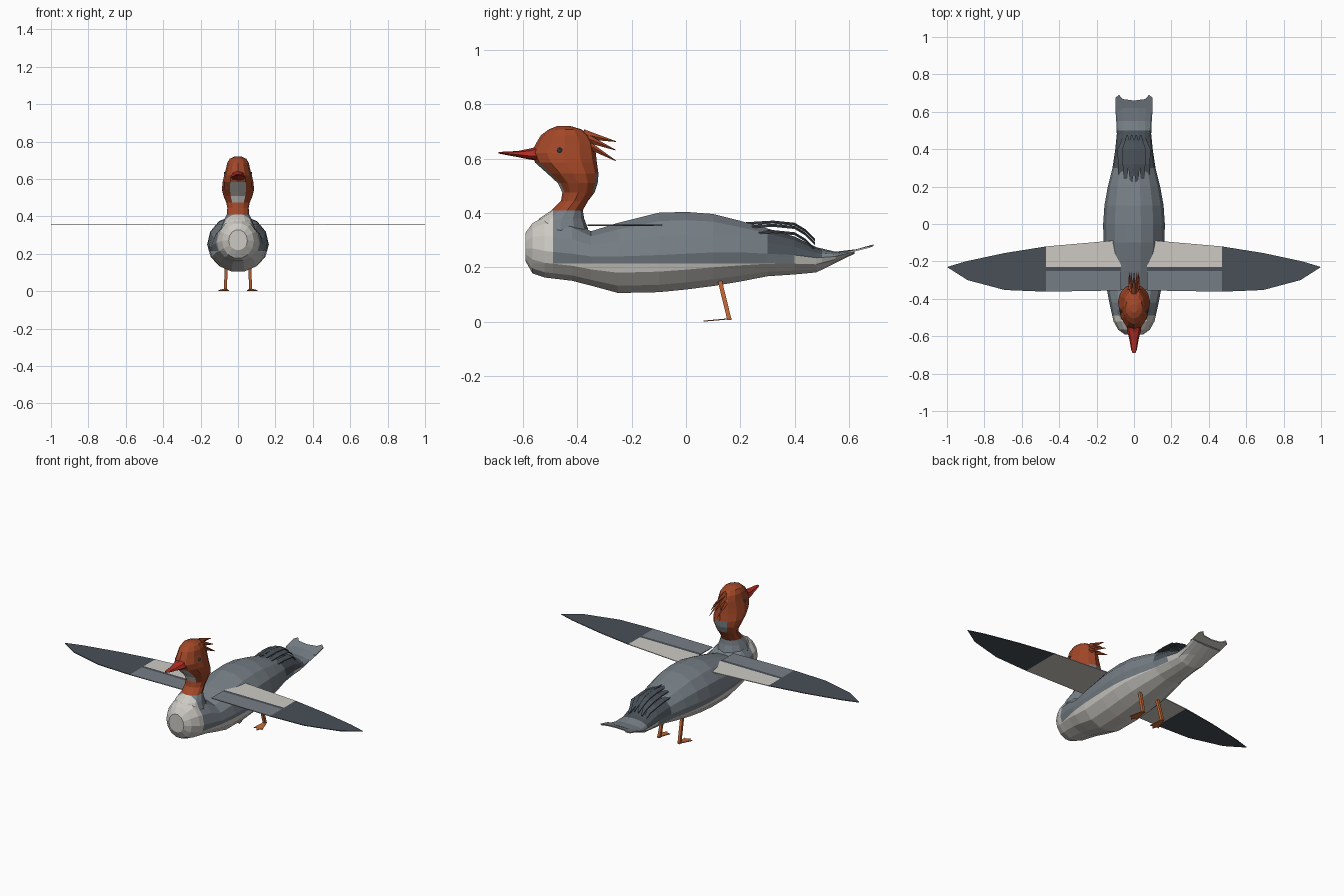
import bpy, bmesh
from math import sin, cos, pi
from mathutils import Vector

cube = bpy.data.objects.get("Cube")
if cube:
    bpy.data.objects.remove(cube, do_unlink=True)


def material(name, rgb):
    m = bpy.data.materials.new(name)
    m.use_nodes = True
    m.diffuse_color = (*rgb, 1)
    m.node_tree.nodes["Principled BSDF"].inputs["Base Color"].default_value = (*rgb, 1)
    return m


MATS = [material("off_white", (0.61, 0.59, 0.55)),
        material("slate_grey", (0.18, 0.21, 0.235)),
        material("charcoal", (0.065, 0.08, 0.095)),
        material("rust_brown", (0.36, 0.063, 0.021)),
        material("beak_red", (0.43, 0.025, 0.016)),
        material("leg_orange", (0.55, 0.14, 0.035))]
WHITE, GREY, DARK, RUST, RED, ORANGE = range(len(MATS))


def finish(name, bm, paint, cuts=(), mirror=False):
    """Cut colour borders, paint faces by rule and make the object."""
    bmesh.ops.recalc_face_normals(bm, faces=bm.faces[:])
    for axis, at in cuts:
        no = Vector([float(axis == a) for a in "xyz"])
        bmesh.ops.bisect_plane(bm, geom=bm.verts[:] + bm.edges[:] + bm.faces[:],
                               plane_co=no * at, plane_no=no)
    bm.normal_update()
    for f in bm.faces:
        f.material_index = paint(f.calc_center_median(), f.normal) if callable(paint) else paint
    me = bpy.data.meshes.new(name)
    bm.to_mesh(me)
    bm.free()
    for m in MATS:
        me.materials.append(m)
    ob = bpy.data.objects.new(name, me)
    bpy.context.collection.objects.link(ob)
    if mirror:
        ob.modifiers.new("Mirror", "MIRROR").use_mirror_merge = False
    return ob


def loft(name, rings, paint, cuts=(), mirror=False):
    bm = bmesh.new()
    loops = [[bm.verts.new(p) for p in r] for r in rings]
    n = len(loops[0])
    for a, b in zip(loops, loops[1:]):
        for i in range(n):
            j = (i + 1) % n
            bm.faces.new((a[i], a[j], b[j], b[i]))
    bm.faces.new(loops[0])
    bm.faces.new(loops[-1])
    return finish(name, bm, paint, cuts, mirror)


def plate(name, outline, thick, paint, cuts=(), mirror=False):
    """Thin slab from a 3D outline, thickened upward."""
    up = Vector((0, 0, thick))
    return loft(name, [[Vector(p) for p in outline], [Vector(p) + up for p in outline]],
                paint, cuts, mirror)


def y_ring(y, bottom, mid, top, hw, n=14):
    pts = []
    for i in range(n):
        a = 2 * pi * i / n
        s = sin(a)
        pts.append((hw * cos(a), y, mid + s * (top - mid if s > 0 else mid - bottom)))
    return pts


def z_ring(z, front, back, hw, n=12):
    mid, r = (front + back) / 2, (back - front) / 2
    return [(hw * sin(2 * pi * i / n), mid - r * cos(2 * pi * i / n), z) for i in range(n)]


# Body: white breast and belly, grey back, dark rump
def body_paint(c, n):
    if c.z < 0.215 or c.y < -0.49:
        return WHITE
    if 0.3 < c.y < 0.5 and c.z > 0.235:
        return DARK
    return GREY if n.z > -0.3 else WHITE


body = [(-.59, .22, .27, .33, .05), (-.565, .175, .27, .365, .085),
        (-.52, .16, .26, .39, .11), (-.42, .148, .25, .375, .132),
        (-.35, .13, .24, .335, .145), (-.25, .102, .24, .367, .155),
        (-.1, .105, .245, .405, .163), (.0, .115, .25, .408, .165),
        (.1, .128, .255, .4, .158), (.2, .145, .255, .374, .14),
        (.3, .165, .25, .345, .115), (.4, .172, .245, .315, .1),
        (.48, .18, .235, .275, .092), (.55, .215, .24, .258, .095),
        (.62, .25, .258, .266, .1)]
loft("body", [y_ring(*s) for s in body], body_paint,
     [("z", .215), ("y", -.49), ("y", .3), ("y", .5)])

# Tail fan with notched end
half = [(.1, .6, .253), (.1, .675, .272), (.08, .69, .278), (.06, .668, .272)]
tail = half + [(0, .66, .27)] + [(-x, y, z) for x, y, z in reversed(half)]
plate("tail_fan", tail, .006, lambda c, n: GREY if n.z > 0 else WHITE)


# Neck and head
def head_paint(c, n):
    if c.z < .41:
        return WHITE if c.y < -.49 else GREY
    if .47 < c.z < .585 and c.y < -.45 and abs(c.x) < .04:
        return WHITE
    if .47 < c.z < .545 and c.y > -.37 and abs(c.x) < .03:
        return GREY
    return RUST


head = [(.27, -.55, -.36, .085), (.34, -.565, -.36, .09), (.38, -.54, -.375, .075),
        (.41, -.495, -.38, .06), (.445, -.46, -.36, .057), (.475, -.455, -.337, .063),
        (.51, -.472, -.325, .078), (.545, -.51, -.322, .086), (.585, -.555, -.328, .082),
        (.62, -.57, -.332, .074), (.655, -.553, -.338, .064), (.685, -.535, -.355, .058),
        (.708, -.505, -.385, .045), (.72, -.475, -.425, .018)]
loft("neck_and_head", [z_ring(*s) for s in head], head_paint, [("y", -.49)])

# Beak
beak = [(-.53, .59, .61, .65, .042), (-.575, .597, .61, .637, .036),
        (-.62, .606, .615, .628, .024), (-.67, .615, .62, .626, .016),
        (-.69, .619, .621, .624, .008)]
loft("beak", [y_ring(*s, n=8) for s in beak], RED)

# Eyes
bm = bmesh.new()
bmesh.ops.create_icosphere(bm, subdivisions=1, radius=.012)
bmesh.ops.translate(bm, verts=bm.verts[:], vec=(.065, -.465, .63))
finish("eyes", bm, DARK, mirror=True)


# Swept-back crest spikes
def spike(name, base, tip, r, paint, mirror=False):
    b, t = Vector(base), Vector(tip)
    offs = [Vector((r * .7, 0, 0)), Vector((0, 0, r)), Vector((-r * .7, 0, 0)), Vector((0, 0, -r))]
    loft(name, [[b + o for o in offs], [t + o * .08 for o in offs]], paint, mirror=mirror)


for i, (x, z0, y1, z1) in enumerate([(0, .69, -.258, .663), (.012, .68, -.26, .632),
                                    (.02, .66, -.258, .592)]):
    spike(f"crest_spike_{i + 1}", (x, -.375, z0), (x * 1.3, y1, z1), .018, RUST, mirror=x > 0)


# Wings: grey and white inner panels, dark dividing bar and tips, pale underside
def wing_paint(c, n):
    if c.x > .47:
        return DARK
    if n.z < 0:
        return WHITE
    if -.25 < c.y < -.23:
        return DARK
    return GREY if c.y < -.25 else WHITE


wing = [(.07, -.355), (.47, -.362), (.69, -.353), (.89, -.3), (1, -.23),
        (.9, -.2), (.69, -.155), (.47, -.12), (.07, -.085)]
plate("wings", [(x, y, .353) for x, y in wing], .004, wing_paint,
      [("x", .47), ("y", -.25), ("y", -.23)], mirror=True)

# Drooping feathers over the rump
for i, (x, lift) in enumerate([(.015, 0), (.045, -.012), (.07, -.035)]):
    path = [(.22, .366), (.32, .372), (.4, .364), (.44, .34), (.475, .305)]
    widths = (.008, .016, .018, .014, .003)
    rings = []
    for (y, z), w in zip(path, widths):
        cx, z = x * (1 if y < .42 else .8), z + lift
        rings.append([(cx - w, y, z), (cx + w, y, z - .006),
                      (cx + w, y, z - .011), (cx - w, y, z - .005)])
    loft(f"rump_feather_{i + 1}", rings, DARK, mirror=True)

# Legs and webbed feet
r = .008
corners = [(-r, -r), (r, -r), (r, r), (-r, r)]
loft("legs", [[(cx + a, cy + b, z) for a, b in corners]
              for cx, cy, z in ((.06, .115, .19), (.068, .16, .006))], ORANGE, mirror=True)
foot = [(.062, .168), (.076, .168), (.103, .085), (.09, .09), (.077, .065), (.062, .088), (.048, .08)]
plate("webbed_feet", [(x, y, .09 * (y - .065)) for x, y in foot], .004, ORANGE, mirror=True)
